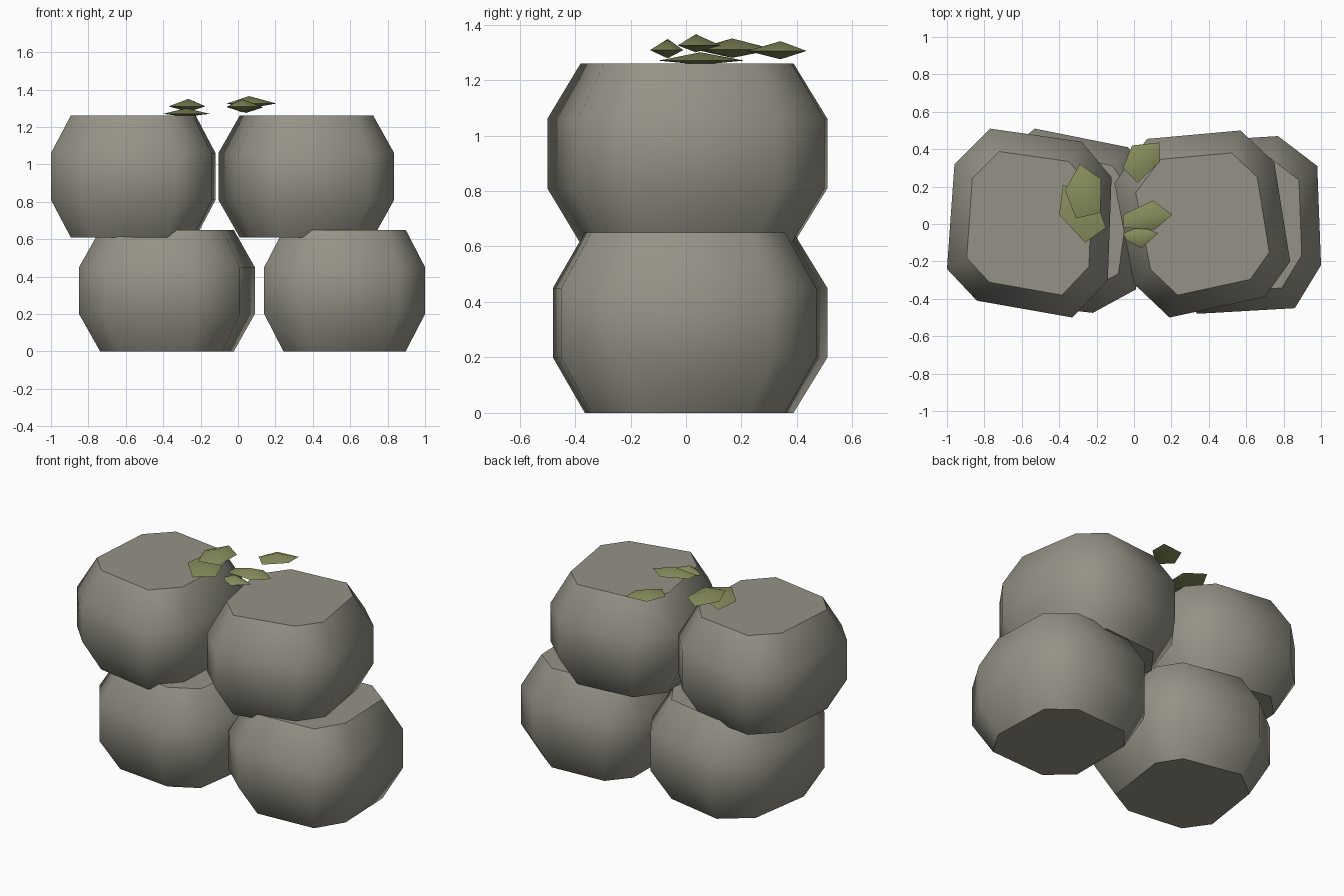
import bpy, bmesh, math
from mathutils import Vector

cube = bpy.data.objects.get("Cube")
if cube:
    bpy.data.objects.remove(cube, do_unlink=True)


def material(name, color):
    mat = bpy.data.materials.new(name)
    mat.use_nodes = True
    mat.diffuse_color = color
    mat.node_tree.nodes["Principled BSDF"].inputs["Base Color"].default_value = color
    return mat


stone_grey = material("stone grey", (0.30, 0.29, 0.24, 1))
leaf_green = material("leaf green", (0.25, 0.27, 0.11, 1))


def finish(name, bm, mat, angle):
    bmesh.ops.recalc_face_normals(bm, faces=bm.faces)
    mesh = bpy.data.meshes.new(name)
    bm.to_mesh(mesh)
    bm.free()
    mesh.materials.append(mat)
    obj = bpy.data.objects.new(name, mesh)
    bpy.context.collection.objects.link(obj)
    bpy.ops.object.select_all(action="DESELECT")
    obj.select_set(True)
    bpy.context.view_layer.objects.active = obj
    bpy.ops.object.shade_smooth_by_angle(angle=math.radians(angle))


# Stone: an uneven octagon, wide in the middle and tapered to flat ends
def stone(name, center_x, base, outline):
    bm = bmesh.new()
    rings = []
    for z, scale in ((0, 0.76), (0.2, 1), (0.45, 1), (0.65, 0.76)):
        rings.append([bm.verts.new((center_x + (x - center_x) * scale, y * scale, base + z))
                      for x, y in outline])
    for low, high in zip(rings, rings[1:]):
        for i in range(len(outline)):
            j = (i + 1) % len(outline)
            bm.faces.new((low[i], low[j], high[j], high[i]))
    bm.faces.new(rings[0])
    bm.faces.new(rings[-1])
    finish(name, bm, stone_grey, 55)


# Leaf: a thin five-sided double pyramid
def leaf(name, z, rise, drop, outline):
    bm = bmesh.new()
    rim = [bm.verts.new((x, y, z)) for x, y in outline]
    middle = sum((v.co for v in rim), Vector()) / len(rim)
    for offset in (rise, -drop):
        tip = bm.verts.new(middle + Vector((0, 0, offset)))
        for a, b in zip(rim, rim[1:] + rim[:1]):
            bm.faces.new((a, b, tip))
    finish(name, bm, leaf_green, 60)


# Bottom course
stone("lower_right_stone", -0.38, 0, [
    (-0.53, 0.51), (-0.03, 0.41), (0.09, 0.22), (0.01, -0.35),
    (-0.22, -0.475), (-0.71, -0.42), (-0.85, -0.22), (-0.77, 0.32)])
stone("lower_left_stone", 0.57, 0, [
    (0.29, 0.44), (0.77, 0.47), (0.98, 0.31), (1, -0.22),
    (0.86, -0.45), (0.34, -0.48), (0.14, -0.3), (0.14, 0.26)])

# Top course
stone("upper_right_stone", -0.56, 0.61, [
    (-0.77, 0.51), (-0.28, 0.44), (-0.12, 0.25), (-0.14, -0.3),
    (-0.33, -0.5), (-0.84, -0.41), (-1, -0.24), (-0.96, 0.32)])
stone("upper_left_stone", 0.37, 0.61, [
    (0.07, 0.455), (0.57, 0.5), (0.75, 0.33), (0.835, -0.2),
    (0.7, -0.39), (0.19, -0.5), (0, -0.32), (-0.105, 0.22)])

# Scattered leaves
leaf("right_upper_leaf", 1.31, 0.04, 0.03, [
    (-0.29, 0.32), (-0.175, 0.24), (-0.18, 0.06), (-0.31, 0.03), (-0.37, 0.18)])
leaf("right_lower_leaf", 1.27, 0.03, 0.015, [
    (-0.38, 0.21), (-0.4, 0.05), (-0.26, -0.1), (-0.15, -0.02), (-0.2, 0.12)])
leaf("back_leaf", 1.305, 0.035, 0.03, [
    (-0.01, 0.42), (0.135, 0.435), (0.135, 0.33), (0.02, 0.22), (-0.06, 0.3)])
leaf("left_upper_leaf", 1.325, 0.04, 0.025, [
    (-0.06, 0.05), (0.1, 0.125), (0.205, 0.05), (0.11, -0.03), (-0.06, -0.02)])
leaf("left_lower_leaf", 1.308, 0.04, 0.03, [
    (-0.06, -0.05), (0.04, -0.01), (0.13, -0.05), (0.04, -0.13), (-0.04, -0.09)])
